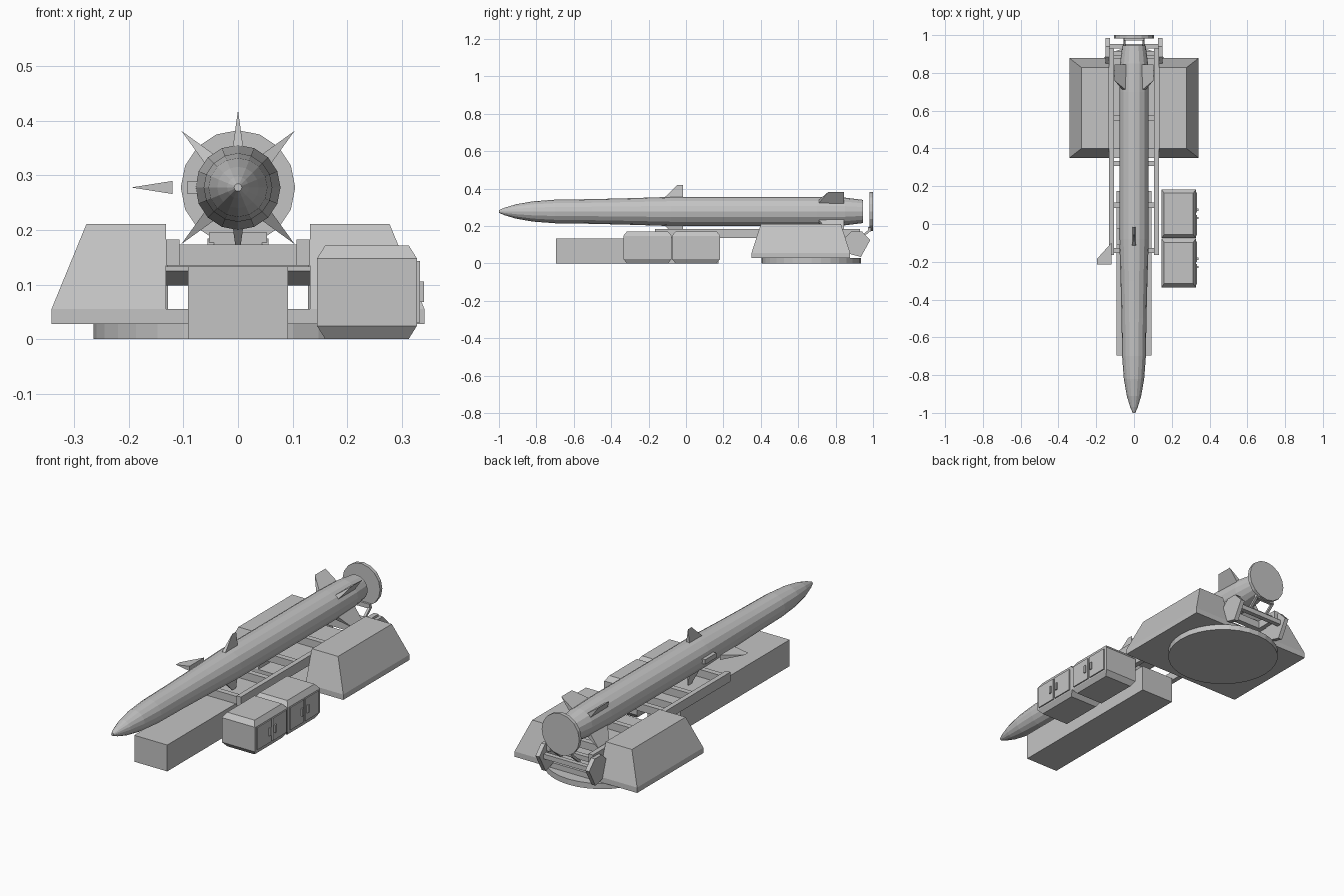
import bpy, bmesh, math
from mathutils import Matrix, Vector

cube = bpy.data.objects.get("Cube")
if cube:
    bpy.data.objects.remove(cube)

grey = bpy.data.materials.new("plain grey")
grey.use_nodes = True
COLOUR = (0.55, 0.55, 0.55, 1)
grey.diffuse_color = COLOUR
grey.node_tree.nodes["Principled BSDF"].inputs["Base Color"].default_value = COLOUR


def finish(name, bm):
    bmesh.ops.recalc_face_normals(bm, faces=bm.faces)
    mesh = bpy.data.meshes.new(name)
    bm.to_mesh(mesh)
    bm.free()
    mesh.materials.append(grey)
    obj = bpy.data.objects.new(name, mesh)
    bpy.context.collection.objects.link(obj)
    return obj


def hull(name, points):
    bm = bmesh.new()
    for p in points:
        bm.verts.new(p)
    bmesh.ops.convex_hull(bm, input=bm.verts)
    bmesh.ops.dissolve_limit(bm, angle_limit=0.01, verts=bm.verts, edges=bm.edges)
    return finish(name, bm)


def box(name, xs, ys, zs):
    return hull(name, [(x, y, z) for x in xs for y in ys for z in zs])


def prism(name, profile, xs):
    """Extrude a y-z profile along x."""
    return hull(name, [(x, y, z) for x in xs for y, z in profile])


def lathe(name, profile, z, sides=16):
    """Turn a (y, radius) profile around the long axis."""
    bm = bmesh.new()
    rings = []
    for y, r in profile:
        rings.append([bm.verts.new((r * math.sin(math.tau * i / sides), y,
                                    z + r * math.cos(math.tau * i / sides)))
                      for i in range(sides)])
    for a, b in zip(rings, rings[1:]):
        for i in range(sides):
            j = (i + 1) % sides
            bm.faces.new((a[i], a[j], b[j], b[i]))
    bm.faces.new(rings[0])
    bm.faces.new(rings[-1])
    return finish(name, bm)


def bar(name, a, b, size):
    """Square bar between two points."""
    a, b = Vector(a), Vector(b)
    bm = bmesh.new()
    bmesh.ops.create_cube(bm, size=1)
    turn = (b - a).to_track_quat('Z', 'Y').to_matrix().to_4x4()
    scale = Matrix.Diagonal((size, size, (b - a).length, 1))
    bm.transform(Matrix.Translation((a + b) / 2) @ turn @ scale)
    return finish(name, bm)


AXIS = 0.278


def fin(name, angle, root, tip, root_r, tip_r, half):
    """Wedge fin, thick at the root with a sharp tip edge; angle 0 is up."""
    pts = [(s * half, y, root_r) for s in (-1, 1) for y in root]
    pts += [(0, y, tip_r) for y in tip]
    m = Matrix.Translation((0, 0, AXIS)) @ Matrix.Rotation(math.radians(angle), 4, 'Y')
    return hull(name, [m @ Vector(p) for p in pts])


# Missile body
lathe("missile_body", [(-1, 0.007), (-0.97, 0.02), (-0.91, 0.038), (-0.82, 0.054),
                       (-0.7, 0.063), (-0.5, 0.066), (-0.3, 0.071), (-0.08, 0.078),
                       (0.7, 0.078), (0.85, 0.074), (0.945, 0.062)], AXIS)

# Tail fins on the diagonals, middle fins, and one fin waiting to be fitted
for a in (45, 135, 225, 315):
    fin("tail_fin", a, (0.7, 0.845), (0.76, 0.845), 0.06, 0.147, 0.014)
for a in (0, 180):
    fin("middle_fin", a, (-0.12, -0.015), (-0.045, -0.015), 0.07, 0.142, 0.01)
fin("loose_fin", -90, (-0.215, -0.1), (-0.215, -0.185), 0.12, 0.196, 0.012)
box("fin_socket", (-0.093, -0.07), (-0.11, -0.02), (0.266, 0.29))

# Blast plate behind the tail with its foot and arms
lathe("blast_plate", [(0.982, 0.105), (1.0, 0.105)], AXIS)
box("blast_plate_foot", (-0.053, 0.053), (0.972, 0.988), (0.172, 0.195))
for s in (-1, 1):
    bar("blast_plate_arm", (s * 0.05, 0.92, 0.125), (s * 0.05, 0.985, 0.18), 0.012)

# Long support box
box("support_box", (-0.092, 0.092), (-0.695, 0.175), (0, 0.133))

# Launch rails with rungs
for s in (-1, 1):
    box("rail", (s * 0.107, s * 0.132), (-0.165, 0.93), (0.135, 0.183))
for y in (-0.14, 0.1, 0.32, 0.56, 0.8):
    box("rung", (-0.108, 0.108), (y - 0.014, y + 0.014), (0.135, 0.173))
prism("rail_cradle", [(0.4, 0.133), (0.4, 0.125), (0.46, 0.098), (0.72, 0.098), (0.78, 0.133)],
      (-0.133, 0.133))

# Turntable and base slab
bm = bmesh.new()
bmesh.ops.create_cone(bm, cap_ends=True, segments=32, radius1=0.265, radius2=0.265,
                      depth=0.028, matrix=Matrix.Translation((0, 0.67, 0.014)))
finish("turntable", bm)
box("base_slab", (-0.342, 0.342), (0.35, 0.878), (0.028, 0.055))

for s in (-1, 1):
    # Sloped side housings
    bottom = [(s * x, y, 0.055) for x in (0.132, 0.342) for y in (0.35, 0.878)]
    top = [(s * x, y, 0.211) for x in (0.132, 0.278) for y in (0.4, 0.828)]
    hull("side_housing", bottom + top)
    # Rear bracket plates
    prism("rear_bracket", [(0.84, 0.13), (0.885, 0.172), (0.94, 0.172), (0.985, 0.125),
                           (0.935, 0.035), (0.86, 0.055)], (s * 0.128, s * 0.15))

# Crossbars between the rear brackets
for y, z in ((0.905, 0.145), (0.94, 0.115)):
    box("rear_crossbar", (-0.13, 0.13), (y - 0.012, y + 0.012), (z - 0.012, z + 0.012))

# Equipment cabinets with chamfered tops and bottoms, double doors and handles
for y0, y1 in ((-0.335, -0.077), (-0.075, 0.183)):
    pts = [(x, y, z) for x in (0.145, 0.328) for y in (y0, y1) for z in (0.024, 0.148)]
    pts += [(x, y, z) for x in (0.16, 0.313) for y in (y0 + 0.02, y1 - 0.02) for z in (0, 0.172)]
    hull("cabinet", pts)
    mid = (y0 + y1) / 2
    for s in (-1, 1):
        box("cabinet_door", (0.326, 0.334), (mid + s * 0.006, mid + s * 0.114), (0.03, 0.143))
        box("door_handle", (0.332, 0.341), (mid + s * 0.016, mid + s * 0.028), (0.068, 0.106))
